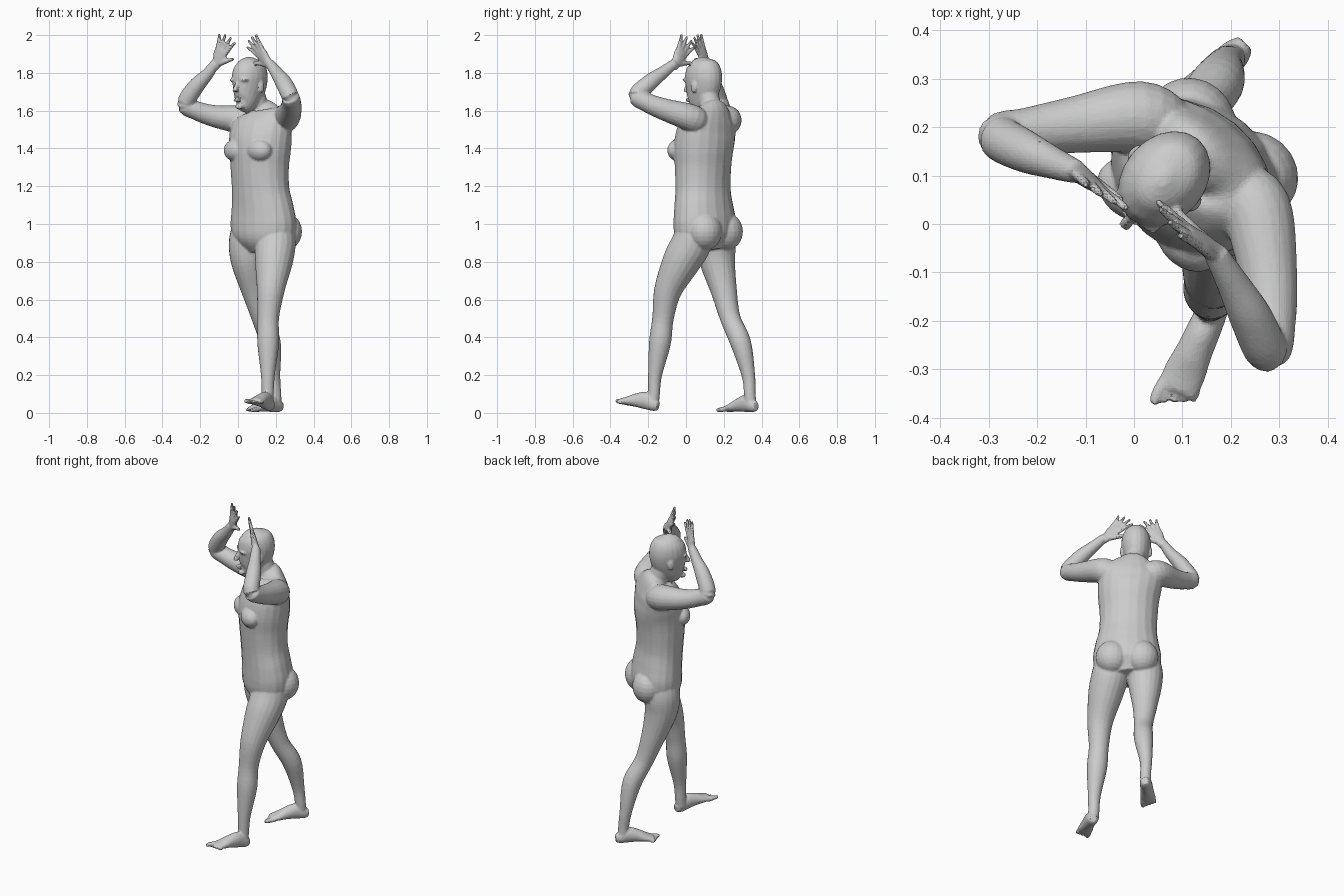
import bpy, bmesh, math
from mathutils import Vector, Matrix

cube = bpy.data.objects.get("Cube")
if cube:
    bpy.data.objects.remove(cube, do_unlink=True)

UP = Vector((0, 0, 1))
FRONT = Vector((-.65, -.76, 0)).normalized()   # direction the figure faces
LEFT = UP.cross(FRONT)                         # the figure's own left
SIDES = 20
bm = bmesh.new()


def smooth_path(keys, steps=5):
    """Catmull-Rom interpolation of (x, y, z, half width, half depth) keys."""
    k = [Vector(p) for p in keys]
    k = [2 * k[0] - k[1]] + k + [2 * k[-1] - k[-2]]
    out = []
    for a, b, c, d in zip(k, k[1:], k[2:], k[3:]):
        for i in range(steps):
            t = i / steps
            out.append((2 * b + (c - a) * t + (2 * a - 5 * b + 4 * c - d) * t ** 2
                        + (3 * b - a - 3 * c + d) * t ** 3) / 2)
    return out + [k[-2]]


def loft(keys, side):
    """Closed tube of elliptical rings across a path."""
    path = smooth_path(keys)
    pts = [Vector(p[:3]) for p in path]
    rings = []
    for i, p in enumerate(path):
        t = (pts[min(i + 1, len(pts) - 1)] - pts[max(i - 1, 0)]).normalized()
        u = (side - t * side.dot(t)).normalized()
        v = t.cross(u)
        ring = []
        for j in range(SIDES):
            ang = math.tau * j / SIDES
            ring.append(bm.verts.new(pts[i] + u * p[3] * math.cos(ang) + v * p[4] * math.sin(ang)))
        rings.append(ring)
    for r, s in zip(rings, rings[1:]):
        for j in range(SIDES):
            n = (j + 1) % SIDES
            bm.faces.new((r[j], r[n], s[n], s[j]))
    bm.faces.new(rings[0][::-1])
    bm.faces.new(rings[-1])


def limb(keys, side=LEFT):
    loft([(*p, p[3]) for p in keys], side)


def blob(center, size):
    """Ellipsoid aligned to the figure: size is (across, front to back, up)."""
    rot = Matrix((LEFT, -FRONT, UP)).transposed().to_4x4()
    bmesh.ops.create_uvsphere(bm, u_segments=SIDES, v_segments=12, radius=1,
                              matrix=Matrix.Translation(center) @ rot @ Matrix.Diagonal((*size, 1)))


def foot(heel, toe, lift, inner):
    heel, toe = Vector(heel), Vector(toe)
    d = toe - heel
    across = d.normalized().cross(UP) * inner

    def at(t, w, z):
        return heel + d * t + across * w + UP * (z + lift * t)
    profile = [(.02, .02, .035, .024), (.12, .031, .037, .034), (.3, .035, .05, .046),
               (.5, .038, .042, .036), (.68, .044, .029, .024), (.84, .042, .02, .015)]
    loft([(*at(t, 0, z), a, b) for t, a, z, b in profile], across)
    # toes, big toe on the inner side
    for i in range(5):
        w = .034 - .018 * i
        r = .013 if i == 0 else .0095
        limb([(*at(.76, w * .9, .02), r), (*at(.9 - .03 * i, w, .017), r),
              (*at(1 - .035 * i, w, .013), r * .75)], across)


def hand(wrist, tip, thumb_side):
    wrist, tip, w = Vector(wrist), Vector(tip), Vector(thumb_side)
    d = tip - wrist
    w = (w - d * w.dot(d) / d.length_squared).normalized()

    def at(t, s):
        return wrist + d * t + w * s
    loft([(*at(-.05, 0), .026, .022), (*at(.15, .002), .031, .019),
          (*at(.35, 0), .041, .016), (*at(.54, 0), .04, .012)], w)
    for i in (-1.5, -.5, .5, 1.5):
        reach = 1 - .05 * abs(i - .2) ** 1.6
        limb([(*at(.45, i * .02), .0105), (*at(.75, i * .028), .0098),
              (*at(reach, i * .037), .0075)], w)
    limb([(*at(.1, .014), .017), (*at(.27, .045), .0135), (*at(.47, .085), .0085)], d)


# torso
loft([(.135, .11, .86, .12, .09), (.135, .1, .93, .182, .135), (.135, .1, 1, .195, .143),
      (.13, .095, 1.08, .184, .137), (.12, .09, 1.18, .166, .132), (.115, .09, 1.3, .166, .138),
      (.117, .093, 1.4, .176, .146), (.12, .107, 1.48, .183, .136), (.125, .127, 1.55, .178, .108),
      (.122, .138, 1.6, .115, .075), (.11, .13, 1.635, .06, .055)], LEFT)
for s in (-1, 1):
    # chest and seat
    blob(Vector((.117, .093, 1.39)) + FRONT * .1 + LEFT * s * .08, (.075, .056, .06))
    blob(Vector((.135, .1, .96)) - FRONT * .072 + LEFT * s * .085, (.095, .09, .1))

# neck
limb([(.122, .145, 1.55, .066), (.105, .13, 1.62, .058), (.08, .11, 1.71, .056)])

# head
HEAD = Vector((.06, .09, 0))


def face(ahead, across, z):
    return HEAD + FRONT * ahead + LEFT * across + UP * z


loft([(*face(o, 0, z), a, b) for o, z, a, b in [
    (.062, 1.612, .026, .03), (.036, 1.64, .052, .066), (.016, 1.68, .066, .09),
    (.001, 1.73, .079, .104), (-.004, 1.78, .085, .108), (-.003, 1.83, .076, .096),
    (0, 1.864, .051, .066), (0, 1.884, .012, .016)]], LEFT)
limb([(*face(.098, 0, 1.75), .009), (*face(.112, 0, 1.725), .011), (*face(.119, 0, 1.7), .014)])
blob(face(.1, 0, 1.657), (.024, .012, .012))
blob(face(.083, 0, 1.622), (.022, .019, .016))
for s in (-1, 1):
    blob(face(.085, s * .032, 1.763), (.03, .018, .01))
    blob(face(-.005, s * .081, 1.727), (.011, .02, .033))

# arms, raised with bent elbows
limb([(.07, .19, 1.52, .07), (.01, .22, 1.55, .075), (-.12, .205, 1.57, .059),
      (-.22, .19, 1.6, .05), (-.277, .18, 1.635, .048), (-.225, .15, 1.725, .044),
      (-.165, .125, 1.79, .033), (-.12, .108, 1.85, .025)], UP)
limb([(.2, .06, 1.53, .07), (.252, .03, 1.56, .073), (.278, -.11, 1.605, .059),
      (.283, -.2, 1.64, .051), (.275, -.26, 1.68, .047), (.24, -.19, 1.75, .044),
      (.205, -.125, 1.8, .034), (.168, -.06, 1.85, .025)], UP)
hand((-.12, .11, 1.84), (-.05, .05, 2), (.85, -.5, -.25))
hand((.17, -.062, 1.84), (.06, .02, 1.985), (-.62, .76, -.25))

# legs, left one striding forward
limb([(.205, .05, .99, .095), (.2, .03, .9, .106), (.19, -.025, .8, .1), (.173, -.095, .65, .074),
      (.16, -.122, .5, .057), (.16, -.138, .37, .058), (.158, -.164, .2, .037),
      (.157, -.17, .1, .032), (.157, -.175, .05, .032)])
limb([(.065, .155, .99, .095), (.055, .16, .9, .104), (.057, .167, .8, .094), (.087, .2, .65, .07),
      (.127, .235, .5, .054), (.172, .29, .37, .055), (.188, .33, .2, .036),
      (.198, .338, .1, .031), (.2, .342, .05, .031)])
foot((.178, -.142, 0), (.07, -.385, 0), .05, 1)
foot((.234, .376, 0), (.045, .188, 0), 0, -1)

# one skin over all the parts
bmesh.ops.recalc_face_normals(bm, faces=bm.faces)
mesh = bpy.data.meshes.new("body")
bm.to_mesh(mesh)
bm.free()
body = bpy.data.objects.new("body", mesh)
bpy.context.collection.objects.link(body)

skin = bpy.data.materials.new("plain grey")
skin.use_nodes = True
grey = (.6, .6, .6, 1)
skin.diffuse_color = grey
skin.node_tree.nodes["Principled BSDF"].inputs["Base Color"].default_value = grey
mesh.materials.append(skin)

remesh = body.modifiers.new("merge", 'REMESH')
remesh.mode = 'VOXEL'
remesh.voxel_size = .006
soften = body.modifiers.new("soften", 'SMOOTH')
soften.factor = .5
soften.iterations = 5
facets = body.modifiers.new("facets", 'DECIMATE')
facets.ratio = .25
